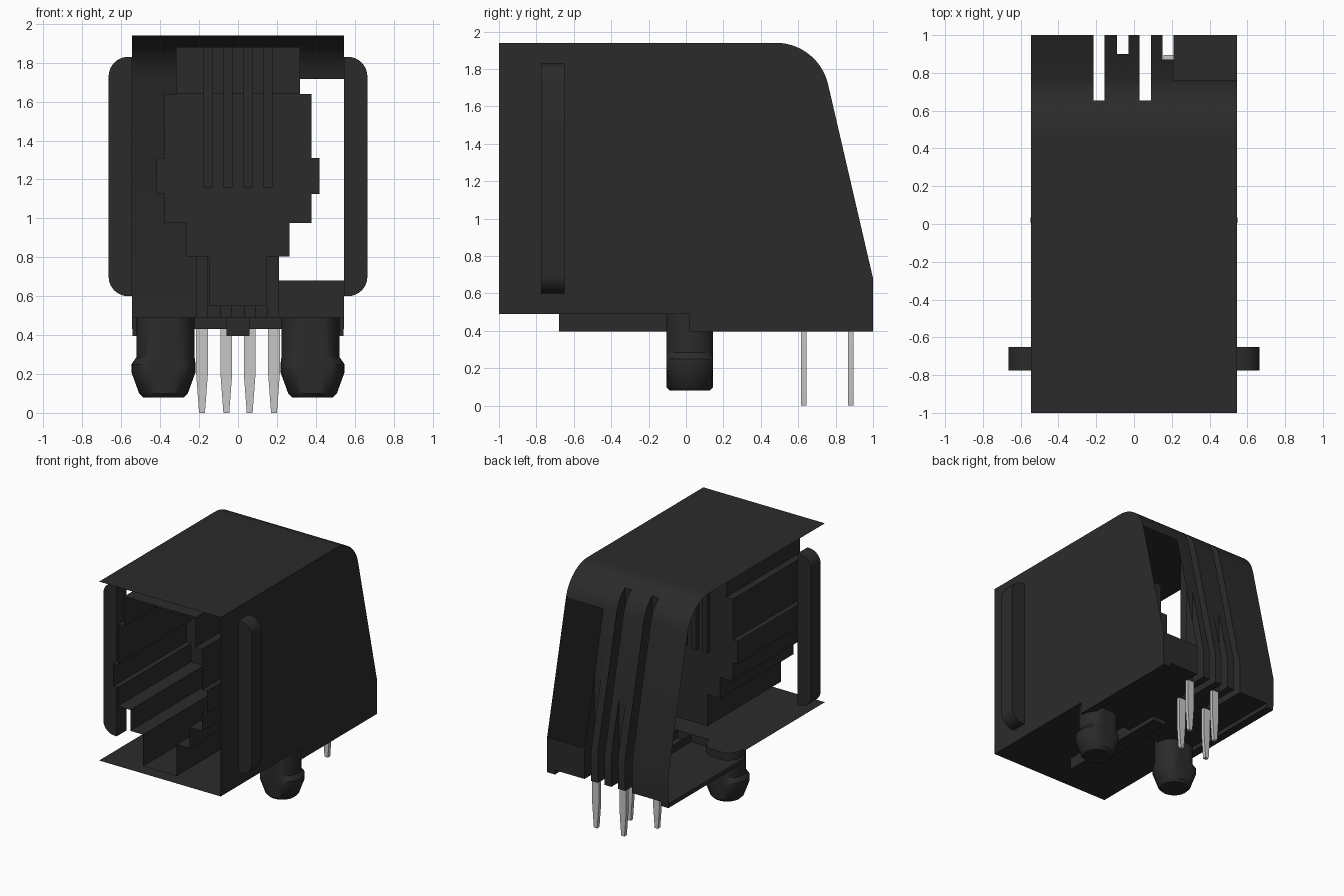
import bpy, bmesh, math

cube = bpy.data.objects.get("Cube")
if cube:
    bpy.data.objects.remove(cube, do_unlink=True)


def material(name, value):
    m = bpy.data.materials.new(name)
    m.use_nodes = True
    col = (value, value, value, 1)
    m.diffuse_color = col
    bsdf = next(n for n in m.node_tree.nodes if n.type == 'BSDF_PRINCIPLED')
    bsdf.inputs["Base Color"].default_value = col
    return m


BLACK = material("black plastic", 0.024)
METAL = material("pin metal", 0.57)


def make(name, faces, mat=BLACK):
    """Build an object from a list of polygons, merging shared corners."""
    bm = bmesh.new()
    for f in faces:
        bm.faces.new([bm.verts.new(p) for p in f])
    bmesh.ops.remove_doubles(bm, verts=bm.verts, dist=0.0005)
    bmesh.ops.recalc_face_normals(bm, faces=bm.faces)
    me = bpy.data.meshes.new(name)
    bm.to_mesh(me)
    bm.free()
    me.materials.append(mat)
    me.shade_smooth()
    me.set_sharp_from_angle(angle=math.radians(30))
    ob = bpy.data.objects.new(name, me)
    bpy.context.collection.objects.link(ob)
    return ob


def strip_x(profile, x0, x1):
    """Sheet made by sweeping a (y, z) polyline along x."""
    return [[(x0, *a), (x0, *b), (x1, *b), (x1, *a)] for a, b in zip(profile, profile[1:])]


def box(x0, x1, y0, y1, z0, z1, skip=""):
    """Box faces, leaving out any of left, right, front, bacK, bottom, top."""
    f = {"l": [(x0, y0, z0), (x0, y1, z0), (x0, y1, z1), (x0, y0, z1)],
         "r": [(x1, y0, z0), (x1, y1, z0), (x1, y1, z1), (x1, y0, z1)],
         "f": [(x0, y0, z0), (x1, y0, z0), (x1, y0, z1), (x0, y0, z1)],
         "k": [(x0, y1, z0), (x1, y1, z0), (x1, y1, z1), (x0, y1, z1)],
         "b": [(x0, y0, z0), (x1, y0, z0), (x1, y1, z0), (x0, y1, z0)],
         "t": [(x0, y0, z1), (x1, y0, z1), (x1, y1, z1), (x0, y1, z1)]}
    return [v for k, v in f.items() if k not in skip]


def loft(rings):
    """Closed solid through rings of equal point count."""
    faces = [rings[0], rings[-1]]
    for a, b in zip(rings, rings[1:]):
        n = len(a)
        faces += [[a[i], a[(i + 1) % n], b[(i + 1) % n], b[i]] for i in range(n)]
    return faces


# Outer housing profile (y, z): flat top, rounded shoulder, sloping back
W, TOP, FLOOR, BOT, RIM, STEP = 0.545, 1.94, 0.49, 0.43, 0.395, 0.02
R = 0.287
arc = [(0.48 + R * math.cos(t), TOP - R + R * math.sin(t))
       for t in [math.radians(90 - 77 * i / 14) for i in range(15)]]
profile = [(-1, TOP)] + arc + [(1, 0.68), (1, BOT)]


def split(cut):
    """Divide the housing profile at depth y = cut."""
    for i, (a, b) in enumerate(zip(profile, profile[1:])):
        if a[0] <= cut < b[0]:
            t = (cut - a[0]) / (b[0] - a[0])
            p = (cut, a[1] + t * (b[1] - a[1]))
            return profile[:i + 1] + [p], [p] + profile[i + 1:]


# Housing top, back and bottom, in columns so that the pin grooves stay open
xs = [-W, -0.215, -0.155, -0.09, -0.03, 0.03, 0.09, 0.15, 0.21, W]
grooves = {1: 0.655, 3: 0.9, 5: 0.655, 7: 0.87}
shell = []
for i, (x0, x1) in enumerate(zip(xs, xs[1:])):
    end = grooves.get(i, 1)
    shell += strip_x([(STEP, BOT), (end, BOT)], x0, x1)
    if i in grooves:
        before, after = split(end)
        shell += strip_x(before + [(end, BOT)], x0, x1)
        for x in (x0, x1):
            shell.append([(x, *p) for p in after + [(end, BOT)]])
    elif i == 8:
        # Window in the back
        shell += strip_x(profile[:-2], x0, x1) + strip_x(profile[-2:], x0, x1)
    else:
        shell += strip_x(profile, x0, x1)
shell += strip_x([(-1, FLOOR), (STEP, FLOOR), (STEP, BOT)], -W, W)
make("housing_shell", shell)

# Closed side wall
outline = [(-1, FLOOR), (STEP, FLOOR), (STEP, RIM), (1, RIM)] + profile[:-1][::-1]
make("side_wall", [[(W, *p) for p in outline]])

# Bottom edge rails and long centre rail
for name, s in (("left", 1), ("right", -1)):
    a, b = sorted((s * 0.475, s * (W - 0.002)))
    make("bottom_rail_" + name, box(a, b, STEP, 1, RIM, BOT))
make("centre_rail", box(-0.06, 0.06, -0.68, 0.3, RIM, FLOOR, skip="t"))

# Stepped plug cavity
Y0, Y1 = -1, -0.06
half = [(0.15, 0.55), (0.15, 0.805), (0.265, 0.805), (0.265, 0.975), (0.378, 0.975),
        (0.378, 1.125), (0.42, 1.125), (0.42, 1.31), (0.378, 1.31), (0.378, 1.64),
        (0.32, 1.64), (0.32, 1.88)]
ring = half + [(-x, z) for x, z in reversed(half)]
cavity = [[(a[0], Y0, a[1]), (b[0], Y0, b[1]), (b[0], Y1, b[1]), (a[0], Y1, a[1])]
          for a, b in zip(ring, ring[1:] + ring[:1])]
# Cavity end wall: solid below, upright contact slots above
SLOT = 1.16
low = half[:7] + [(0.42, SLOT)]
cavity.append([(x, Y1, z) for x, z in low + [(-x, z) for x, z in reversed(low)]])
edges = [-0.175, -0.13, -0.075, -0.03, 0.03, 0.075, 0.13, 0.175]
for s in (1, -1):
    side = [(0.175, SLOT), (0.42, SLOT)] + half[7:] + [(0.175, 1.88)]
    cavity.append([(s * x, Y1, z) for x, z in side])
for i, (a, b) in enumerate(zip(edges, edges[1:])):
    if i % 2 == 0:
        cavity += box(a, b, Y1, Y1 + 0.04, SLOT, 1.88, skip="f")
    else:
        cavity.append([(a, Y1, SLOT), (b, Y1, SLOT), (b, Y1, 1.88), (a, Y1, 1.88)])
make("plug_cavity", cavity)

# Ceiling ribs between the contact slots
bounds = [-0.32] + edges + [0.32]
ribs = []
for a, b in zip(bounds[::2], bounds[1::2]):
    ribs += box(a, b, -0.6, Y1, 1.64, 1.88, skip="kt")
make("contact_ribs", ribs)

# Side flanges with rounded outer corners
FR = 0.1
for name, s in (("left", 1), ("right", -1)):
    pts = [(W, 0.60)]
    for zc, start in ((0.60 + FR, -90), (1.83 - FR, 0)):
        for k in range(9):
            t = math.radians(start + 90 * k / 8)
            pts.append((0.665 - FR + FR * math.cos(t), zc + FR * math.sin(t)))
    pts.append((W, 1.83))
    make("side_flange_" + name, loft([[(s * x, y, z) for x, z in pts] for y in (-0.775, -0.65)]))

# Board pegs: straight inner side, hooked outer side, flattened front and back
# Each ring is outer radius, inner radius, height
for name, s in (("left", 1), ("right", -1)):
    rings = []
    for ro, ri, z in ((0.14, 0.16, FLOOR), (0.14, 0.16, 0.285), (0.165, 0.165, 0.25),
                      (0.165, 0.165, 0.21), (0.125, 0.125, 0.1), (0.105, 0.105, 0.08)):
        ring_pts = []
        for t in [math.tau * k / 32 for k in range(32)]:
            rx = ro if math.cos(t) > 0 else ri
            y = max(-0.125, min(0.125, ro * math.sin(t)))
            ring_pts.append((s * (0.383 + rx * math.cos(t)), STEP + y, z))
        rings.append(ring_pts)
    make("peg_" + name, loft(rings))

# Solder pins in two staggered rows
for i, (cx, cy) in enumerate(((-0.185, 0.63), (-0.06, 0.88), (0.06, 0.63), (0.185, 0.88))):
    rings = []
    for w, z in ((0.03, BOT), (0.03, 0.2), (0.015, 0.0)):
        rings.append([(cx + sx * w, cy + sy * 0.015, z)
                      for sx, sy in ((-1, -1), (1, -1), (1, 1), (-1, 1))])
    make(f"solder_pin_{i + 1}", loft(rings), METAL)
